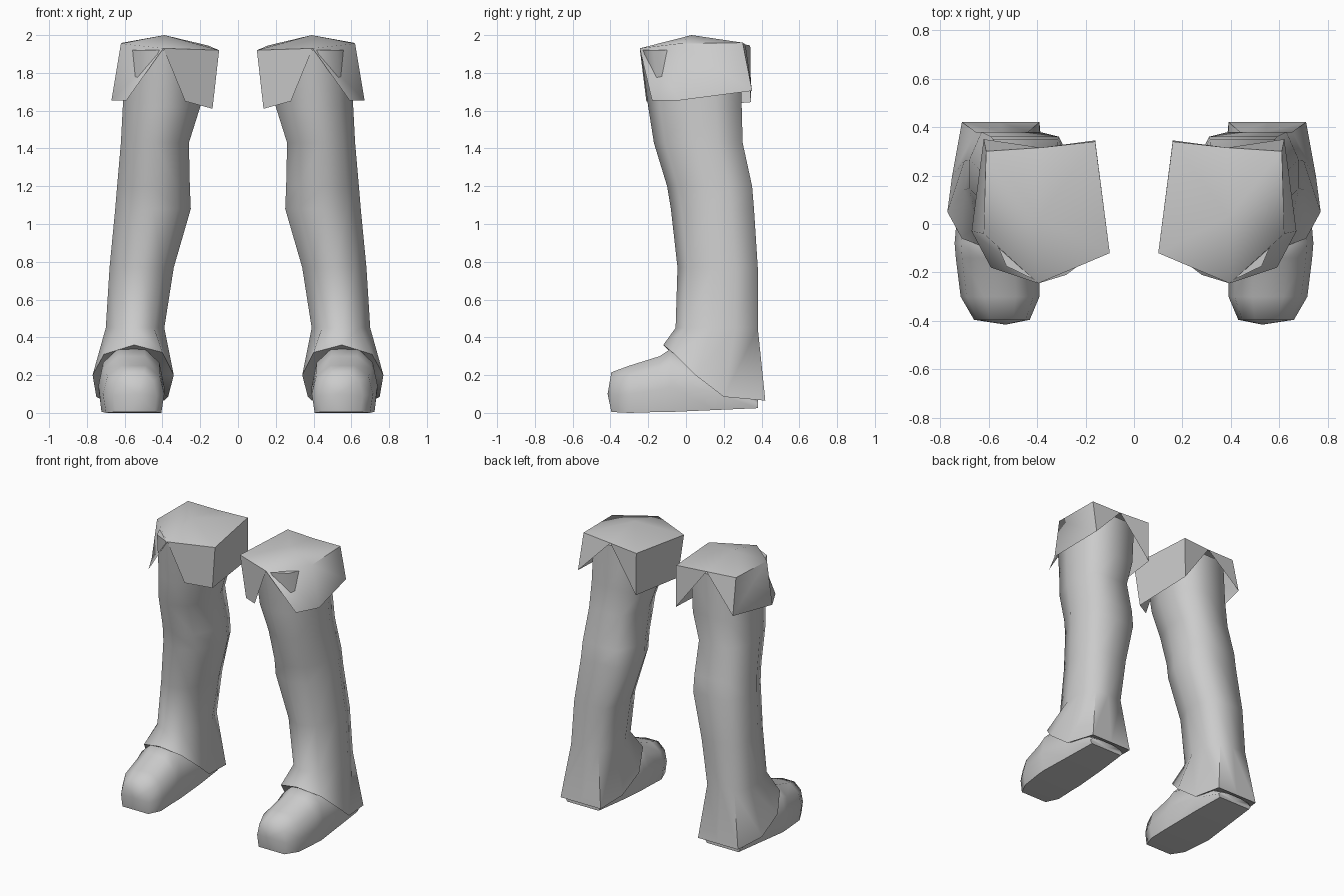
import bpy, bmesh, math

if "Cube" in bpy.data.objects:
    bpy.data.objects.remove(bpy.data.objects["Cube"])

grey = bpy.data.materials.new("plain grey")
grey.use_nodes = True
grey.diffuse_color = (0.6, 0.6, 0.6, 1)
grey.node_tree.nodes["Principled BSDF"].inputs["Base Color"].default_value = (0.6, 0.6, 0.6, 1)


def finish(bm, name, angle):
    """Turn a bmesh of the left side into a mirrored, smoothed object."""
    bmesh.ops.recalc_face_normals(bm, faces=bm.faces)
    mesh = bpy.data.meshes.new(name)
    bm.to_mesh(mesh)
    bm.free()
    mesh.materials.append(grey)
    ob = bpy.data.objects.new(name, mesh)
    bpy.context.collection.objects.link(ob)
    bpy.ops.object.select_all(action='DESELECT')
    ob.select_set(True)
    bpy.context.view_layer.objects.active = ob
    bpy.ops.object.shade_smooth_by_angle(angle=math.radians(angle))
    ob.modifiers.new("other side", 'MIRROR').use_mirror_merge = False


def fan(bm, ring, tip):
    top = bm.verts.new(tip)
    for a, b in zip(ring, ring[1:] + ring[:1]):
        bm.faces.new((a, b, top))


def loft(rings, first_tip, last_tip):
    """Skin a list of rings and close both ends with a fan."""
    bm = bmesh.new()
    rows = [[bm.verts.new(p) for p in ring] for ring in rings]
    for low, high in zip(rows, rows[1:]):
        for i in range(len(low)):
            j = (i + 1) % len(low)
            bm.faces.new((low[i], low[j], high[j], high[i]))
    fan(bm, rows[0], first_tip)
    fan(bm, rows[-1], last_tip)
    return bm


# Leg: ten-sided tube that flares into a slanted hem over the shoe
section = [(1, -.1), (1, .45), (.7, 1), (0, 1), (-.7, 1),
           (-1, .45), (-1, -.1), (-.65, -.75), (0, -1), (.65, -.75)]
hem = [(.77, .05, .2), (.75, .2, .085), (.71, .42, .065), (.55, .42, .065), (.39, .42, .065),
       (.37, .2, .085), (.34, .05, .2), (.4, -.08, .32), (.55, -.12, .36), (.71, -.06, .31)]
levels = [  # z, x range, y range
    (.45, .39, .70, -.055, .38), (.77, .34, .68, -.045, .38), (1.08, .25, .65, -.08, .36),
    (1.2, .255, .64, -.1, .35), (1.43, .26, .62, -.17, .3), (1.62, .2, .61, -.2, .295),
    (1.92, .18, .6, -.24, .29)]


def leg_ring(z, x0, x1, y0, y1):
    return [((x0 + x1) / 2 + u * (x1 - x0) / 2, (y0 + y1) / 2 + v * (y1 - y0) / 2, z)
            for u, v in section]


finish(loft([hem] + [leg_ring(*l) for l in levels], (.55, .15, .2), (.39, .03, 1.93)), "legs", 70)

# Shoe: rounded toe running back to a thin heel
outline = [(-.9, 0), (-1, .4), (-.85, .78), (-.4, 1), (.4, 1), (.85, .78), (1, .4), (.9, 0)]
stations = [  # y, x range, z range
    (-.395, .43, .66, .005, .215), (-.3, .39, .715, 0, .25), (-.14, .39, .735, .005, .3),
    (-.08, .39, .74, .005, .34), (.15, .4, .72, .015, .25), (.38, .42, .7, .025, .08)]
shoe_rings = [[((x0 + x1) / 2 + u * (x1 - x0) / 2, y, z0 + v * (z1 - z0)) for u, v in outline]
              for y, x0, x1, z0, z1 in stations]
finish(loft(shoe_rings, (.53, -.415, .1), (.56, .38, .04)), "shoes", 60)

# Cuff: two hanging flaps that meet in a notch at the front and back, with a low domed top
bm = bmesh.new()
front = bm.verts.new((.395, -.245, 1.93))
back = bm.verts.new((.385, .315, 1.95))
flaps = [  # rim front, rim back, then three lower corners
    [(.1, -.12, 1.92), (.16, .34, 1.945), (.28, -.21, 1.65), (.135, -.1, 1.61), (.16, .345, 1.645)],
    [(.62, -.04, 1.955), (.61, .3, 1.96), (.59, -.18, 1.655), (.67, -.03, 1.655), (.62, .35, 1.705)]]
rims = []
for points in flaps:
    rim_front, rim_back, low_front, low_side, low_back = [bm.verts.new(p) for p in points]
    bm.faces.new((front, rim_front, low_side, low_front))
    bm.faces.new((rim_front, rim_back, low_back, low_side))
    bm.faces.new((rim_back, back, low_back))
    rims.append((rim_front, rim_back))
fan(bm, [front, rims[1][0], rims[1][1], back, rims[0][1], rims[0][0]], (.39, .03, 2))
finish(bm, "cuffs", 65)
